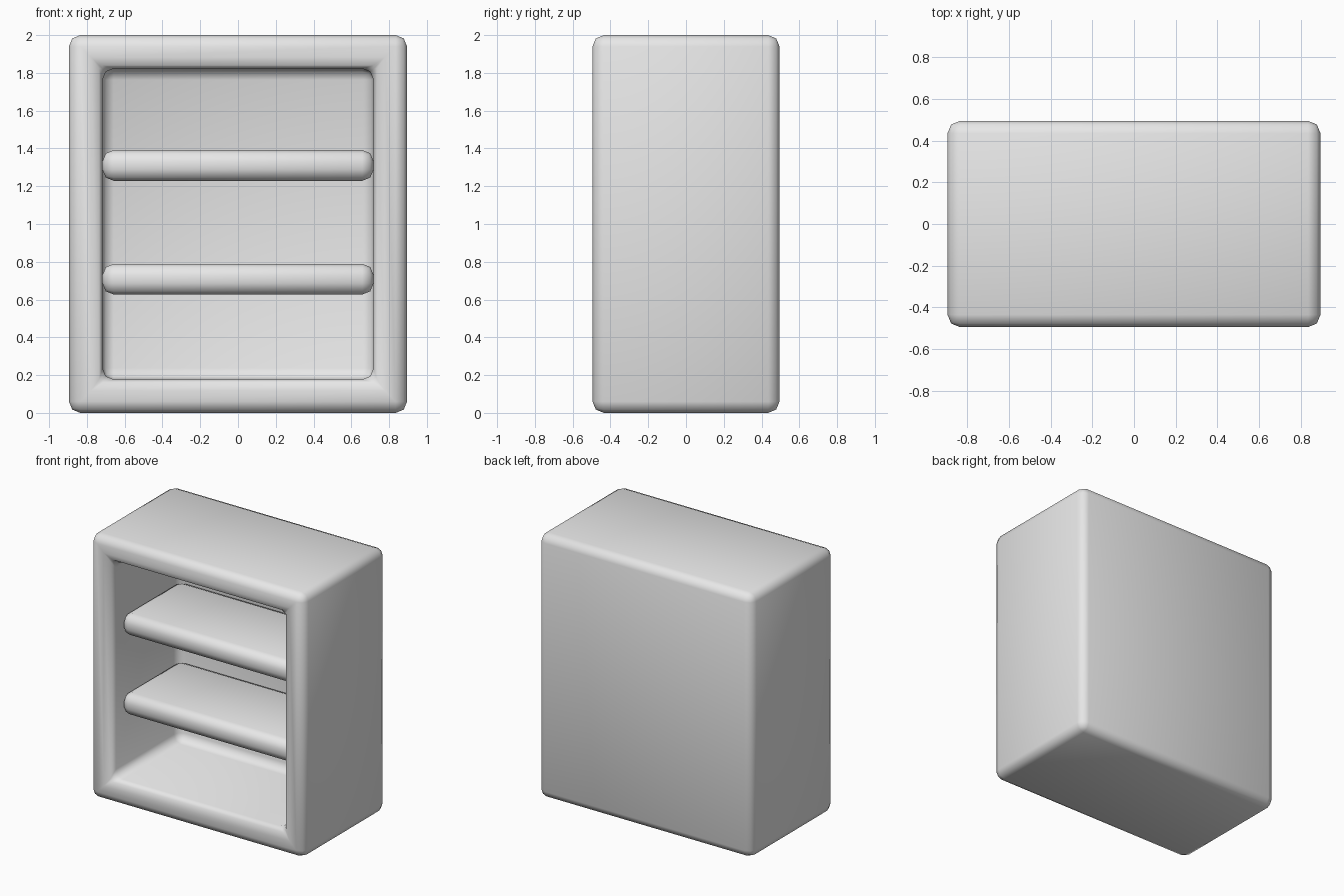
import bpy
import bmesh

cube = bpy.data.objects.get("Cube")
if cube:
    bpy.data.objects.remove(cube, do_unlink=True)

WIDTH, DEPTH, HEIGHT = 1.79, 0.99, 2.0
WALL = 0.177

grey = bpy.data.materials.new("light grey")
grey.use_nodes = True
color = (0.8, 0.8, 0.8, 1)
grey.diffuse_color = color
grey.node_tree.nodes["Principled BSDF"].inputs["Base Color"].default_value = color


def soft_box(name, size, location, bevel, recess=None):
    """Rounded box; recess = (rim width, depth) hollows it from the front."""
    bm = bmesh.new()
    bmesh.ops.create_cube(bm, size=1)
    bmesh.ops.scale(bm, vec=size, verts=bm.verts)
    if recess:
        rim, depth = recess
        front = min(bm.faces, key=lambda f: f.calc_center_median().y)
        # flat rim first, then the cavity walls
        bmesh.ops.inset_region(bm, faces=[front], thickness=rim, use_even_offset=True)
        cavity = bmesh.ops.extrude_discrete_faces(bm, faces=[front])["faces"][0]
        bmesh.ops.translate(bm, vec=(0, depth, 0), verts=cavity.verts)
    bmesh.ops.recalc_face_normals(bm, faces=bm.faces)
    for face in bm.faces:
        face.smooth = True
    mesh = bpy.data.meshes.new(name)
    bm.to_mesh(mesh)
    bm.free()
    mesh.materials.append(grey)
    obj = bpy.data.objects.new(name, mesh)
    obj.location = location
    bpy.context.collection.objects.link(obj)
    mod = obj.modifiers.new("soft edges", "BEVEL")
    mod.width = bevel
    mod.segments = 2
    mod.limit_method = "ANGLE"
    return obj


# Hollow case, open at the front
soft_box("cabinet_case", (WIDTH, DEPTH, HEIGHT), (0, 0, HEIGHT / 2), 0.06,
         recess=(WALL, DEPTH - WALL))

# Two rounded shelves between the side walls
shelf_front, shelf_back = -0.38, 0.325
for name, z in (("lower_shelf", 0.708), ("upper_shelf", 1.31)):
    soft_box(name, (WIDTH - 2 * WALL, shelf_back - shelf_front, 0.163),
             (0, (shelf_front + shelf_back) / 2, z), 0.06)
